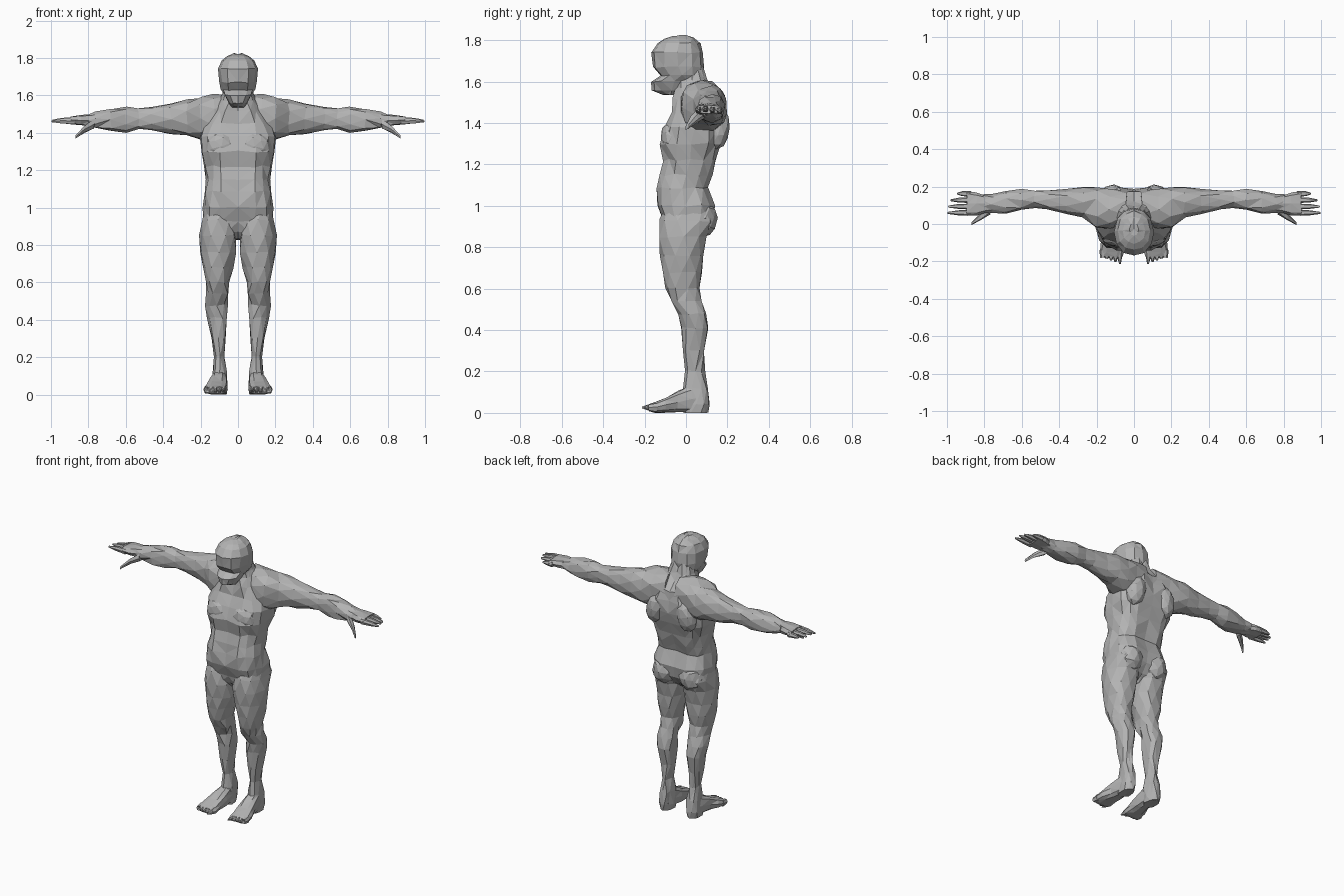
import bpy
import bmesh
import math
import random
from mathutils import Matrix, Vector

default_cube = bpy.data.objects.get("Cube")
if default_cube:
    bpy.data.objects.remove(default_cube, do_unlink=True)

random.seed(4)

# One plain grey for the whole figure
grey = bpy.data.materials.new("plain_grey")
grey.use_nodes = True
colour = (0.45, 0.45, 0.45, 1)
grey.diffuse_color = colour
grey.node_tree.nodes["Principled BSDF"].inputs["Base Color"].default_value = colour


def finish(name, bm):
    """Turn a right-hand-built mesh into a flat shaded, mirrored object."""
    bmesh.ops.triangulate(bm, faces=bm.faces[:], quad_method='SHORT_EDGE')
    mesh = bpy.data.meshes.new(name)
    bm.to_mesh(mesh)
    bm.free()
    mesh.materials.append(grey)
    obj = bpy.data.objects.new(name, mesh)
    bpy.context.collection.objects.link(obj)
    mirror = obj.modifiers.new("mirror", 'MIRROR')
    mirror.use_axis[0] = True
    mirror.merge_threshold = 0.0005
    return obj


def roughen(vert, amount):
    """Nudge a vertex for hewn facets; centre line and ground stay put."""
    on_centre = abs(vert.co.x) < 0.0005
    vert.co += Vector([random.uniform(-amount, amount) for _ in range(3)])
    if on_centre:
        vert.co.x = 0
    vert.co.z = max(vert.co.z, 0)


def loft(name, axis, rings, sides=10, rough=0.005, power=0.8,
         central=False, dent=0.0, stagger=False):
    """Skin rings of (position, u_min, u_max, v_min, v_max) along an axis."""
    place = {
        'X': lambda t, u, v: (t, u, v),
        'Y': lambda t, u, v: (u, t, v),
        'Z': lambda t, u, v: (u, v, t),
    }[axis]

    def bend(value):
        return math.copysign(abs(value) ** power, value) if abs(value) > 1e-6 else 0

    bm = bmesh.new()
    loops = []
    for row, (t, u0, u1, v0, v1) in enumerate(rings):
        turn = 0.5 * (row % 2) if stagger else 0
        loop = []
        for k in range(sides):
            angle = math.tau * (k + turn) / sides
            c, s = bend(math.cos(angle)), bend(math.sin(angle))
            pinch = dent if c == 0 else 0
            u = (u0 + u1) / 2 + (u1 - u0) / 2 * c
            v = (v0 + v1) / 2 + ((v1 - v0) / 2 - pinch) * s
            loop.append(bm.verts.new(place(t, u, v)))
        loops.append(loop)
    for low, high in zip(loops, loops[1:]):
        for k in range(sides):
            n = (k + 1) % sides
            bm.faces.new((low[k], low[n], high[n], high[k]))
    # Fan caps at both ends
    for loop, (t, u0, u1, v0, v1) in ((loops[0], rings[0]), (loops[-1], rings[-1])):
        hub = bm.verts.new(place(t, (u0 + u1) / 2, (v0 + v1) / 2))
        for k in range(sides):
            bm.faces.new((loop[k], loop[(k + 1) % sides], hub))
    bmesh.ops.recalc_face_normals(bm, faces=bm.faces[:])
    for vert in bm.verts:
        roughen(vert, rough)
    # Central parts keep only the left half, the mirror restores the other
    if central:
        spare = [v for v in bm.verts if v.co.x < -0.0001]
        bmesh.ops.delete(bm, geom=spare, context='VERTS')
    return finish(name, bm)


def symmetric(rows):
    """Expand (z, half_width, front, back) rows to full rings."""
    return [(z, -w, w, front, back) for z, w, front, back in rows]


def muscle(name, centre, size, tilt=0.0):
    """A faceted bulge sunk into the body."""
    bm = bmesh.new()
    shape = (Matrix.Translation(centre) @ Matrix.Rotation(tilt, 4, 'Y')
             @ Matrix.Diagonal((*size, 1)))
    bmesh.ops.create_icosphere(bm, subdivisions=2, radius=1, matrix=shape)
    for vert in bm.verts:
        roughen(vert, 0.004)
    return finish(name, bm)


# Torso from crotch to neck, grooved along the breastbone and spine
loft("torso", 'Z', symmetric([
    (.83, .03, -.05, .03),
    (.87, .12, -.1, .09),
    (.93, .19, -.125, .14),
    (1.0, .19, -.148, .145),
    (1.09, .178, -.145, .11),
    (1.15, .175, -.13, .13),
    (1.22, .178, -.12, .155),
    (1.3, .2, -.13, .185),
    (1.38, .205, -.115, .2),
    (1.45, .18, -.08, .2),
    (1.52, .13, -.065, .185),
    (1.57, .1, -.05, .13),
    (1.61, .085, -.04, .11),
    (1.67, .07, -.03, .08),
]), sides=16, rough=0.007, power=0.75, central=True, dent=0.015)

# Head with a hollow under the brow and a jutting jaw
loft("head", 'Z', symmetric([
    (1.535, .03, -.11, -.03),
    (1.56, .05, -.165, .03),
    (1.6, .075, -.172, .07),
    (1.63, .09, -.125, .08),
    (1.67, .1, -.162, .085),
    (1.74, .106, -.166, .085),
    (1.785, .085, -.14, .068),
    (1.81, .06, -.105, .04),
    (1.823, .025, -.06, 0),
]), sides=12, rough=0.004, power=0.9, central=True)

# Muscle masses
muscle("pectoral", (.09, -.07, 1.33), (.085, .055, .075), 0.3)
muscle("shoulder_blade", (.11, .15, 1.38), (.065, .062, .11), -0.25)
muscle("glute", (.095, .07, .94), (.085, .083, .09))

# Arm from the shoulder to the wrist
loft("arm", 'X', [
    (.04, 0, .18, 1.38, 1.61),
    (.13, -.03, .19, 1.36, 1.607),
    (.2, -.025, .197, 1.36, 1.592),
    (.27, .03, .195, 1.385, 1.577),
    (.36, .058, .187, 1.395, 1.558),
    (.46, .077, .18, 1.41, 1.54),
    (.53, .082, .18, 1.415, 1.53),
    (.6, .07, .187, 1.405, 1.54),
    (.68, .055, .178, 1.405, 1.53),
    (.76, .055, .162, 1.425, 1.508),
    (.81, .06, .155, 1.44, 1.497),
], rough=0.006, stagger=True)

# Hand: palm, four fingers and a drooping thumb
loft("palm", 'X', [
    (.78, .065, .15, 1.435, 1.5),
    (.84, .048, .17, 1.44, 1.497),
    (.895, .045, .178, 1.447, 1.488),
], sides=8, rough=0.003)

finger_tips = {"index": .997, "middle": .992, "ring": .98, "little": .945}
for i, (label, tip) in enumerate(finger_tips.items()):
    y = .06 + i * .034
    z = 1.468 - abs(i - 1) * .004
    loft(label + "_finger", 'X', [
        (.87, y - .016, y + .016, z - .018, z + .018),
        ((.89 + tip) / 2, y - .013, y + .013, z - .014, z + .014),
        (tip, y - .005, y + .005, z - .009, z + .003),
    ], sides=6, rough=0.0015)

loft("thumb", 'X', [
    (.77, .05, .1, 1.42, 1.475),
    (.82, .018, .06, 1.4, 1.44),
    (.867, -.006, .012, 1.368, 1.39),
], sides=6, rough=0.002)

# Leg from hip to heel
loft("leg", 'Z', [
    (1.0, .03, .175, -.1, .12),
    (.93, .012, .2, -.125, .14),
    (.85, .006, .206, -.127, .105),
    (.76, .012, .2, -.122, .087),
    (.68, .028, .188, -.112, .078),
    (.6, .048, .17, -.097, .06),
    (.54, .048, .17, -.07, .073),
    (.48, .048, .174, -.032, .102),
    (.41, .055, .163, -.022, .108),
    (.3, .07, .14, -.012, .092),
    (.2, .073, .127, -.002, .09),
    (.12, .063, .137, -.012, .108),
    (.04, .06, .142, -.02, .115),
    (0, .065, .137, -.01, .108),
], rough=0.006, stagger=True)

# Foot wedge, widening towards the toes
loft("foot", 'Y', [
    (.09, .07, .13, 0, .1),
    (.03, .06, .14, 0, .135),
    (-.04, .057, .155, 0, .105),
    (-.1, .055, .175, 0, .074),
    (-.15, .055, .182, 0, .052),
    (-.175, .062, .178, .008, .042),
], sides=10, rough=0.003, power=0.7)

for i in range(5):
    x = .076 + i * .023
    tip = -.212 + i * .009
    loft(f"toe_{i + 1}", 'Y', [
        (-.14, x - .016, x + .016, .004, .05),
        (-.18, x - .013, x + .013, .01, .042),
        (tip, x - .005, x + .005, .02, .032),
    ], sides=6, rough=0.0015)
